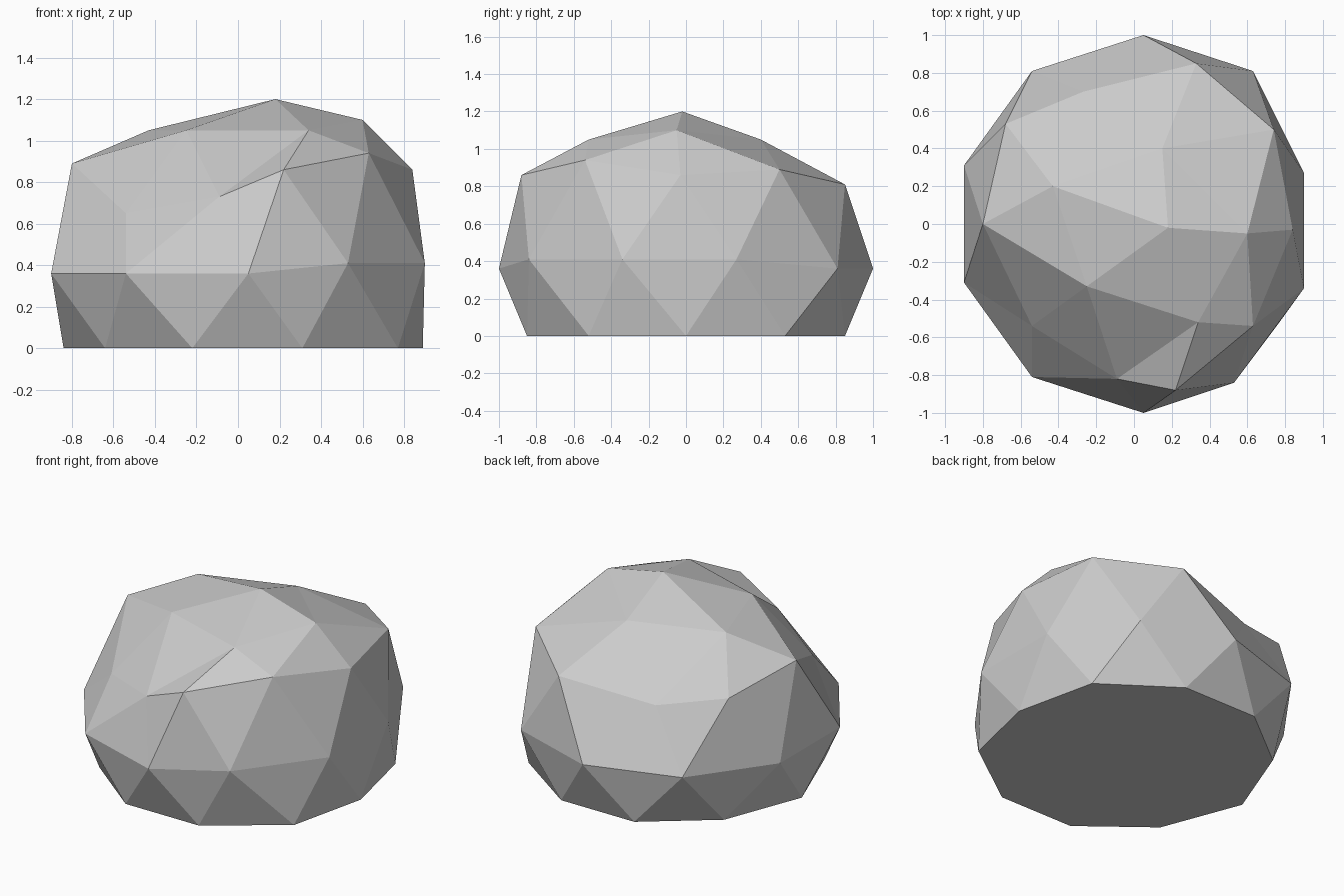
import bpy
import bmesh
from mathutils import Vector

if "Cube" in bpy.data.objects:
    bpy.data.objects.remove(bpy.data.objects["Cube"])

# Rings of the faceted boulder, counter-clockwise from the right side
BASE = [(.89, 0), (.77, .53), (.31, .85), (-.22, .85), (-.64, .52),
        (-.84, 0), (-.64, -.52), (-.22, -.85), (.31, -.85), (.77, -.52)]
BELT = [(.9, .27, .41), (.63, .81, .36), (.05, 1, .36), (-.54, .81, .36), (-.9, .31, .36),
        (-.9, -.31, .36), (-.54, -.81, .36), (.05, -1, .36), (.53, -.84, .41), (.9, -.34, .41)]
SHOULDER = [(.84, -.03, .86), (.74, .5, .89), (.33, .85, .81), (-.27, .7, .72), (-.68, .53, .81),
            (-.8, 0, .89), (-.54, -.54, .65), (-.09, -.82, .73), (.22, -.88, .86), (.63, -.54, .94)]
CROWN = [(.6, -.05, 1.1), (.15, .4, 1.05), (-.43, .2, 1.05), (-.25, -.33, 1.05), (.34, -.52, 1.05)]
PEAK = (.18, -.02, 1.2)

bm = bmesh.new()


def ring(points):
    return [bm.verts.new(Vector(p).to_3d()) for p in points]


base, belt, shoulder, crown = map(ring, (BASE, BELT, SHOULDER, CROWN))
peak = bm.verts.new(PEAK)

# Zigzag side bands; belt points sit halfway between base and shoulder points
for i in range(10):
    j = (i + 1) % 10
    for r in (base, shoulder):
        bm.faces.new((r[i], r[j], belt[i]))
        bm.faces.new((belt[i], r[j], belt[j]))

# Cap facets between shoulder, crown and peak
for k in range(5):
    n = (k + 1) % 5
    a, mid, b = shoulder[2 * k], shoulder[2 * k + 1], shoulder[2 * n]
    bm.faces.new((a, mid, crown[k]))
    bm.faces.new((mid, b, crown[n]))
    bm.faces.new((mid, crown[n], crown[k]))
    bm.faces.new((crown[k], crown[n], peak))

# Flat underside
bm.faces.new(base)
bmesh.ops.recalc_face_normals(bm, faces=bm.faces[:])

mesh = bpy.data.meshes.new("boulder")
bm.to_mesh(mesh)
bm.free()
bpy.context.collection.objects.link(bpy.data.objects.new("boulder", mesh))
